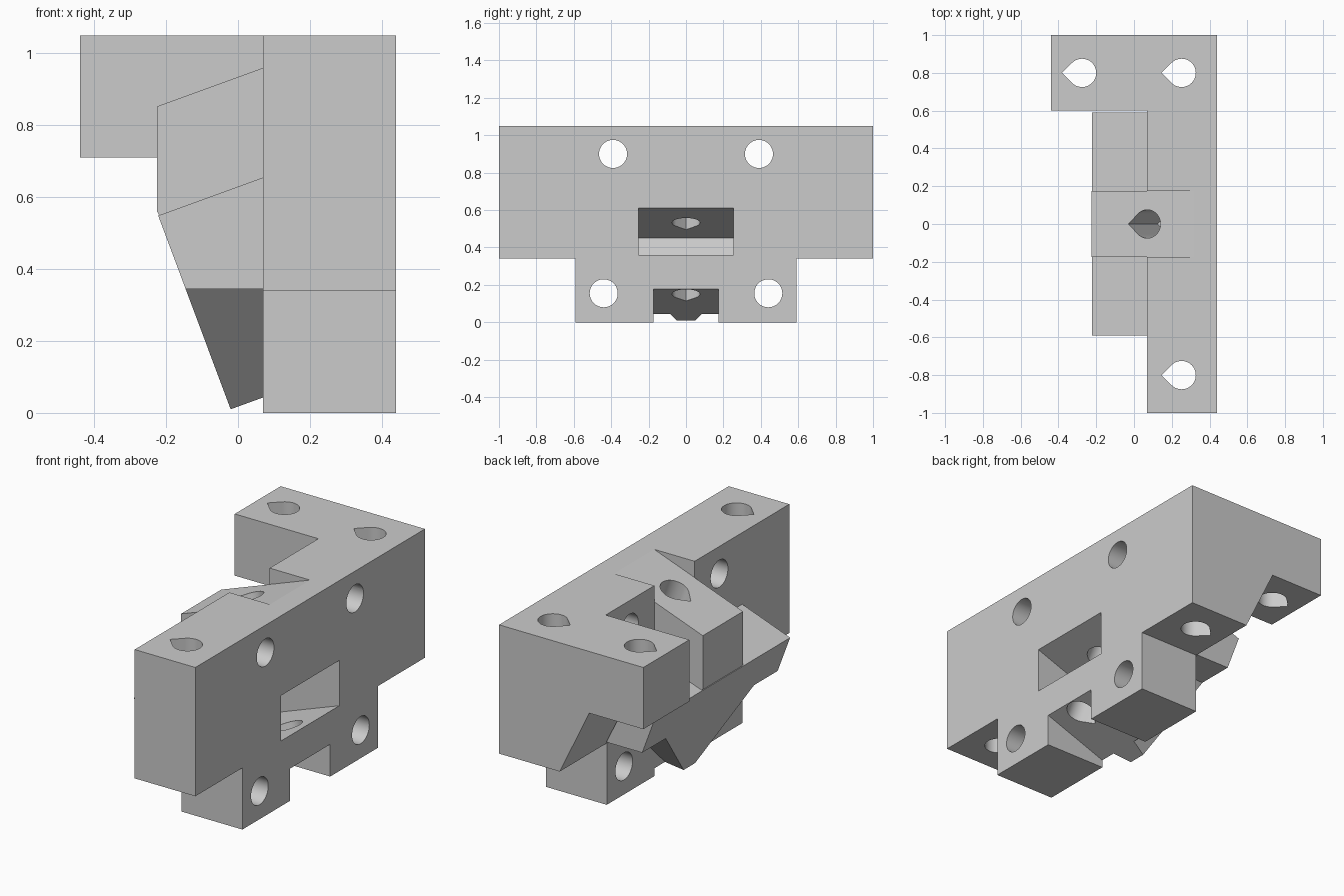
import bpy, bmesh, math
from mathutils import Matrix

if "Cube" in bpy.data.objects:
    bpy.data.objects.remove(bpy.data.objects["Cube"])

TILT = math.radians(20)
SLOPE = math.tan(TILT)

grey = bpy.data.materials.new("plain grey")
grey.diffuse_color = (0.6, 0.6, 0.6, 1)
grey.use_nodes = True
grey.node_tree.nodes["Principled BSDF"].inputs["Base Color"].default_value = grey.diffuse_color


def prism(name, points, to_3d, a, b):
    """Extrude a 2D outline between depths a and b along the axis chosen by to_3d."""
    bm = bmesh.new()
    lo = [bm.verts.new(to_3d(u, v, a)) for u, v in points]
    hi = [bm.verts.new(to_3d(u, v, b)) for u, v in points]
    bm.faces.new(lo)
    bm.faces.new(hi)
    n = len(points)
    for i in range(n):
        j = (i + 1) % n
        bm.faces.new((lo[i], lo[j], hi[j], hi[i]))
    bmesh.ops.recalc_face_normals(bm, faces=bm.faces)
    mesh = bpy.data.meshes.new(name)
    bm.to_mesh(mesh)
    bm.free()
    mesh.materials.append(grey)
    ob = bpy.data.objects.new(name, mesh)
    bpy.context.collection.objects.link(ob)
    return ob


def along_x(u, v, d): return (d, u, v)
def along_y(u, v, d): return (u, d, v)
def along_z(u, v, d): return (u, v, d)


def combine(target, tool, operation):
    """Bake one boolean into the target and remove the tool."""
    mod = target.modifiers.new("bool", 'BOOLEAN')
    mod.operation, mod.object, mod.solver = operation, tool, 'EXACT'
    bpy.context.view_layer.update()
    deps = bpy.context.evaluated_depsgraph_get()
    mesh = bpy.data.meshes.new_from_object(target.evaluated_get(deps))
    target.modifiers.clear()
    target.data = mesh
    bpy.data.objects.remove(tool)


def circle(cx, cy, r=0.075, n=40):
    return [(cx + r * math.cos(2 * math.pi * i / n), cy + r * math.sin(2 * math.pi * i / n))
            for i in range(n)]


def teardrop(cx, cy, r=0.075, n=30):
    pts = [(cx - r * math.sqrt(2), cy)]
    for i in range(n + 1):
        a = math.radians(-135 + 270 * i / n)
        pts.append((cx + r * math.cos(a), cy + r * math.sin(a)))
    return pts


def rising(x, x0, z0):
    """Height of a tilted plane passing through (x0, z0)."""
    return z0 + SLOPE * (x - x0)


# Upright mounting plate with stepped lower corners
body = prism("mount_body", [(-1, 1.05), (-1, 0.34), (-0.59, 0.34), (-0.59, 0),
                            (0.59, 0), (0.59, 0.34), (1, 0.34), (1, 1.05)],
             along_x, 0.07, 0.44)

# Side arm with sloped gusset below
arm = prism("arm", [(-0.44, 1.05), (-0.44, 0.71), (-0.11, 0.71), (0.07, 0.34),
                    (0.2, 0.4), (0.2, 1.05)], along_y, 0.6, 1)

# Wide tilted wedge, narrowed towards its tip by 45 degree flanks
wedge = prism("wedge", [(-0.222, rising(-0.222, 0.07, 0.655)), (0.2, rising(0.2, 0.07, 0.655)),
                        (0.2, -0.05), (0.002, -0.05)], along_y, -0.59, 0.59)
flanks = prism("flanks", [(-0.7, 0.8), (-0.7, 0.345), (-0.385, 0.345), (-0.01, -0.03),
                          (0.01, -0.03), (0.385, 0.345), (0.7, 0.345), (0.7, 0.8)],
               along_x, -0.5, 0.5)
combine(wedge, flanks, 'INTERSECT')

# Central block carrying the tilted bore
block = prism("block", [(-0.225, 0.56), (-0.225, 1.0), (0.2, 1.0), (0.2, 0.5), (-0.19, 0.5)],
              along_y, -0.175, 0.175)

for part in (wedge, block, arm):
    combine(body, part, 'UNION')

# Tilted recess across the top and tilted slot across the bottom
cutters = [
    prism("top_recess", [(-0.4, rising(-0.4, 0.07, 0.96)), (0.6, rising(0.6, 0.07, 0.96)),
                         (0.6, 1.4), (-0.4, 1.4)], along_y, -0.1755, 0.1755),
    prism("bottom_slot", [(-0.3, rising(-0.3, 0.07, 0.043)), (0.6, rising(0.6, 0.07, 0.043)),
                          (0.6, -0.3), (-0.3, -0.3)], along_y, -0.175, 0.175),
    # Tilted pocket opening on the plate face
    prism("pocket", [(0.0, rising(0.0, 0.44, 0.61)), (0.6, rising(0.6, 0.44, 0.61)),
                     (0.6, rising(0.6, 0.44, 0.36)), (0.08, rising(0.08, 0.44, 0.36))],
          along_y, -0.255, 0.255),
]

# Vertical teardrop holes
for x, y in ((0.252, 0.8), (0.252, -0.8), (-0.275, 0.8)):
    cutters.append(prism("upright_hole", teardrop(x, y), along_z, -0.2, 1.3))

# Round cross holes
for side in (-1, 1):
    for y, z in ((0.39, 0.9), (0.44, 0.155)):
        cutters.append(prism("cross_hole", circle(side * y, z), along_x, -0.6, 0.6))

# Tilted teardrop bore
bore = prism("bore", teardrop(0, 0), along_z, -1.3, 0.5)
bore.data.transform(Matrix.Translation((0.07, 0, 0.96)) @ Matrix.Rotation(-TILT, 4, 'Y'))
cutters.append(bore)

for cutter in cutters:
    combine(body, cutter, 'DIFFERENCE')

# Smooth hole walls, crisp edges elsewhere
body.data.materials.clear()
body.data.materials.append(grey)
for p in body.data.polygons:
    p.material_index = 0
bpy.context.view_layer.objects.active = body
body.select_set(True)
bpy.ops.object.shade_smooth_by_angle(angle=math.radians(15))
